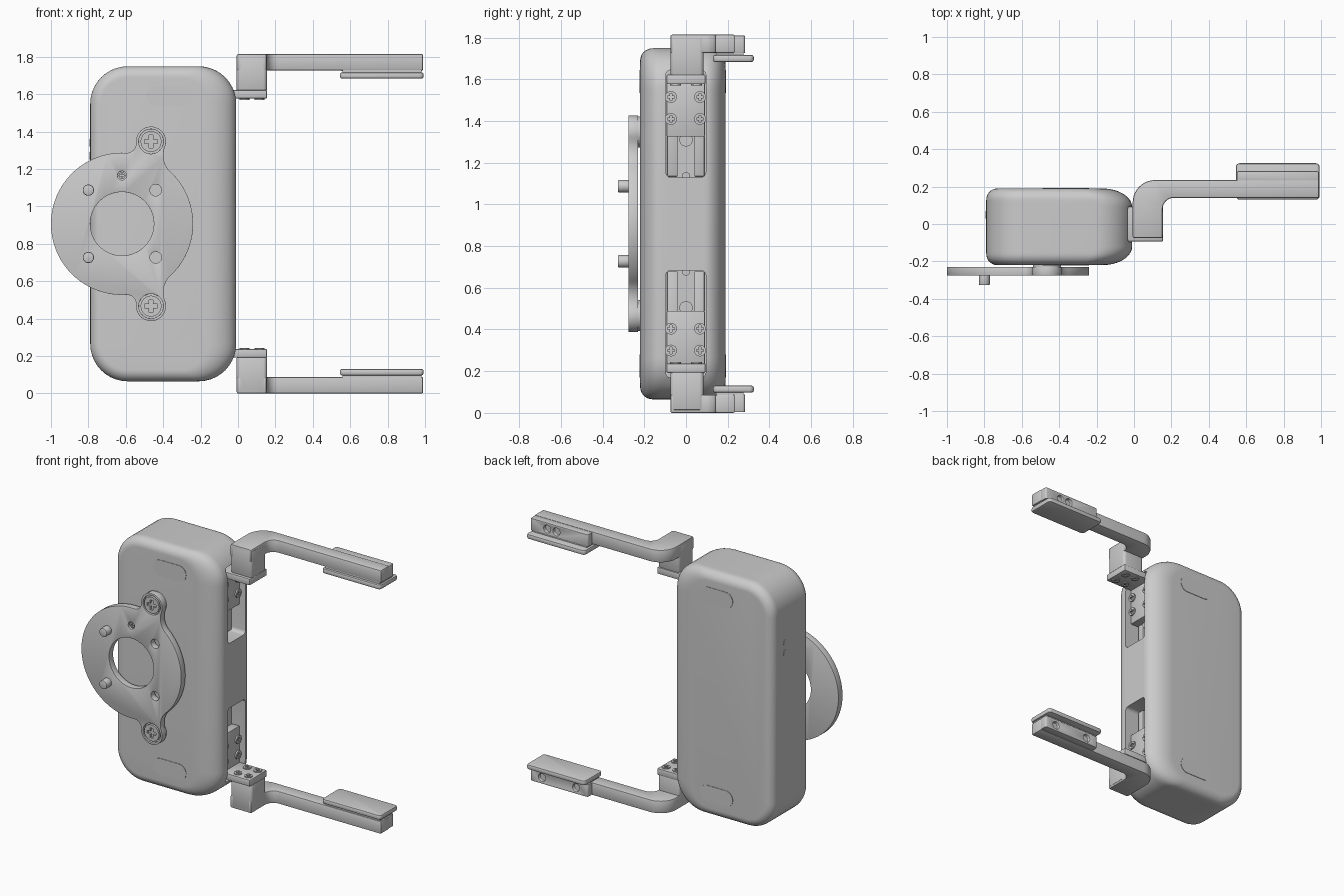
import bpy, bmesh
from math import sin, cos, pi, atan2, acos, sqrt, hypot

if "Cube" in bpy.data.objects:
    bpy.data.objects.remove(bpy.data.objects["Cube"])

C = 0.907  # mid height: upper and lower fingers mirror about it


def arc(cx, cy, r, a0, a1, n):
    return [(cx + r * cos(a0 + (a1 - a0) * i / n), cy + r * sin(a0 + (a1 - a0) * i / n)) for i in range(n + 1)]


def circle(cx, cy, r, n=32):
    return arc(cx, cy, r, 0, 2 * pi, n)[:-1]


def rrect(x0, x1, y0, y1, r, n=6):
    h = pi / 2
    return (arc(x1 - r, y1 - r, r, 0, h, n) + arc(x0 + r, y1 - r, r, h, pi, n)
            + arc(x0 + r, y0 + r, r, pi, 3 * h, n) + arc(x1 - r, y0 + r, r, 3 * h, 4 * h, n))


def rect(x0, x1, y0, y1):
    return [(x0, y0), (x1, y0), (x1, y1), (x0, y1)]


def cross(cx, cy, r):
    w = r * 0.3
    q = [(r, -w), (r, w), (w, w), (w, r), (-w, r), (-w, w), (-r, w), (-r, -w), (-w, -w), (-w, -r), (w, -r), (w, -w)]
    return [(cx + a, cy + b) for a, b in q]


def place(axis, p, t):
    return {'x': (t, p[0], p[1]), 'y': (p[0], t, p[1]), 'z': (p[0], p[1], t)}[axis]


def loft(bm, rings):
    rows = [[bm.verts.new(co) for co in ring] for ring in rings]
    n = len(rows[0])
    for a, b in zip(rows, rows[1:]):
        for i in range(n):
            bm.faces.new((a[i], a[(i + 1) % n], b[(i + 1) % n], b[i]))
    bm.faces.new(rows[0])
    bm.faces.new(rows[-1])


def finish(name, bm, bevel=0, cut=None):
    bmesh.ops.recalc_face_normals(bm, faces=bm.faces)
    me = bpy.data.meshes.new(name)
    bm.to_mesh(me)
    bm.free()
    ob = bpy.data.objects.new(name, me)
    bpy.context.collection.objects.link(ob)
    if cut:
        mod = ob.modifiers.new("cut", 'BOOLEAN')
        mod.object = cut
        mod.solver = 'EXACT'
    if bevel:
        mod = ob.modifiers.new("bevel", 'BEVEL')
        mod.width, mod.segments = bevel, 2
        mod.limit_method, mod.angle_limit = 'ANGLE', 0.7
    if cut or bevel:
        dg = bpy.context.evaluated_depsgraph_get()
        ob.data = bpy.data.meshes.new_from_object(ob.evaluated_get(dg))
        ob.data.name = name
        ob.modifiers.clear()
    if cut:
        bpy.data.objects.remove(cut)
    bpy.ops.object.select_all(action='DESELECT')
    ob.select_set(True)
    bpy.context.view_layer.objects.active = ob
    bpy.ops.object.shade_smooth_by_angle(angle=0.6)
    return ob


def make(name, parts, mirror=False, bevel=0, cut=None):
    """Prisms given as (axis, outline, low, high), optionally mirrored about mid height."""
    bm = bmesh.new()
    for axis, pts, lo, hi in parts:
        rings = [[place(axis, p, t) for p in pts] for t in (lo, hi)]
        loft(bm, rings)
        if mirror:
            loft(bm, [[(x, y, 2 * C - z) for x, y, z in r] for r in rings])
    return finish(name, bm, bevel, cut)


def cutter(parts, mirror=False):
    ob = make("cutter", parts, mirror)
    ob.hide_render = True
    return ob


def screws(name, axis, centres, r, lo, hi, mirror=False):
    """Cross-head screws whose recess is in the lo end or hi end (hi is the outer face)."""
    d = (hi - lo) * 0.5
    cut = cutter([(axis, cross(*c, r * 0.6), hi - d, hi + d) for c in centres], mirror)
    make(name, [(axis, circle(*c, r, 24), lo, hi) for c in centres], mirror, 0, cut)


# Main housing: rounded outline lofted front to back, softer on the right side
def inset(t, depth, width):
    return 0 if t >= depth else width * (1 - sqrt(1 - (1 - t / depth) ** 2))


ts = [0.1 * (1 - cos(i / 12 * pi / 2)) for i in range(13)]
bm, rings = bmesh.new(), []
for y, t in [(-0.22 + t, t) for t in ts] + [(0.19 - t, t) for t in reversed(ts)]:
    d, e = inset(t, 0.06, 0.06), inset(t, 0.1, 0.16)
    o = rrect(-0.79 + d, -0.01 - e, 0.065 + d, 1.749 - d, 0.2 - d, 10)
    rings.append([(p[0], y, p[1]) for p in o])
loft(bm, rings)
slot_cut = cutter([('x', rrect(-0.097, 0.095, 1.13, 1.645, 0.025), -0.14, 0.1)], True)
finish("housing", bm, 0, slot_cut)

# Oval cover pads on front and back, indicator lights on the left side
oval = rrect(-0.49, -0.24, 1.535, 1.645, 0.054, 8)
make("oval_covers", [('y', oval, -0.223, -0.2), ('y', oval, 0.17, 0.193)], True)
make("side_lights", [('x', circle(0.05, z, 0.02, 16), -0.793, -0.77) for z in (1.34, 1.27)])

# Guide rails and end screws inside the two slots
make("slide_rails", [('x', rect(-0.09, -0.04, 1.135, 1.6), -0.145, -0.11),
                     ('x', rect(0.04, 0.088, 1.135, 1.6), -0.145, -0.11)], True, 0.004)
make("rail_stops", [('x', circle(0, 1.31, 0.032), -0.145, -0.1), ('x', circle(0, 1.135, 0.02), -0.145, -0.12)], True)

# L brackets carrying the fingers
make("finger_bracket", [('x', rect(-0.093, 0.09, 1.325, 1.6), -0.11, -0.05),
                        ('z', rect(-0.11, 0.155, -0.093, 0.093), 1.577, 1.622)], True, 0.005)
screws("bracket_screws", 'x', [(y, z) for y in (-0.072, 0.067) for z in (1.41, 1.515)], 0.028, -0.06, -0.04, True)
foot = [(x, y) for x in (0.035, 0.115) for y in (-0.05, 0.05)]
screws("foot_screws", 'z', foot, 0.026, 1.585, 1.57, True)

# Finger arms: mounting block and cranked arm
make("finger_block", [('z', rrect(-0.007, 0.155, -0.075, 0.085, 0.02, 4), 1.62, 1.8)], True, 0.004)
crank = ([(-0.007, -0.075), (0.153, -0.075)] + arc(0.213, 0.08, 0.06, pi, pi / 2, 8)
         + [(0.99, 0.14), (0.99, 0.235)] + arc(0.113, 0.115, 0.12, pi / 2, pi, 10))
make("finger_arm", [('z', crank, 1.727, 2 * C)], True, 0.008)

# Grip pads and their clamp blocks, with different hole spacing above and below
make("grip_pad", [('z', rrect(0.545, 0.992, 0.13, 0.325, 0.02, 4), 1.683, 1.717)], True, 0.01)
make("pad_neck", [('z', rect(0.56, 0.98, 0.145, 0.275), 1.71, 1.735)], True)
for name, lo, xs in (("upper_pad_block", 1.725, (0.79, 0.86)), ("lower_pad_block", 0.004, (0.64, 0.9))):
    holes = cutter([('y', circle(x, lo + 0.042, 0.026, 24), 0.262, 0.3) for x in xs])
    make(name, [('z', rrect(0.55, 0.988, 0.225, 0.283, 0.012, 4), lo, lo + 0.085)], False, 0.004, holes)

# Mounting flange outline: disc with two filleted ears
ox, R, r, ex, ez = -0.62, 0.38, 0.08, 0.155, 0.44
th, D = atan2(ez, ex), hypot(ex, ez)


def fillet(rf, side):
    k = R + rf
    a = th + side * acos((D * D + k * k - (r + rf) ** 2) / (2 * D * k))
    fx, fz = k * cos(a), k * sin(a)
    return a, fx, fz, atan2(ez - fz, ex - fx)


ra, rx, rz, re = fillet(0.12, -1)
la, lx, lz, le = fillet(0.05, 1)
half = arc(0, 0, R, 0, ra, 16)
half += arc(rx, rz, 0.12, ra + pi, ra + pi - ((ra + pi - re) % (2 * pi)), 8)[1:]
half += arc(ex, ez, r, re + pi, re + pi + ((le - re) % (2 * pi)), 20)[1:]
half += arc(lx, lz, 0.05, le, le - ((le - la - pi) % (2 * pi)), 8)[1:]
half += arc(0, 0, R, la, pi, 24)[1:]
outline = [(ox + x, C + z) for x, z in half] + [(ox + x, C - z) for x, z in reversed(half[1:-1])]
ears = [(ox + ex, C + s * ez) for s in (1, -1)]
holes = [('y', circle(ox, C, 0.17, 64), -0.4, -0.1), ('y', circle(ox, C + 0.258, 0.024, 20), -0.4, -0.255)]
holes += [('y', circle(ox + 0.18, C + s * 0.18, 0.031, 24), -0.4, -0.1) for s in (1, -1)]
holes += [('y', circle(*e, 0.066), -0.4, -0.255) for e in ears]
make("mount_flange", [('y', outline, -0.275, -0.23)], False, 0.006, cutter(holes))

# Flange fasteners, spacers and locating pins
screws("flange_screws", 'y', ears, 0.056, -0.25, -0.276)
screws("flange_pilot_screw", 'y', [(ox, C + 0.258)], 0.018, -0.25, -0.268)
make("flange_spacers", [('y', circle(*e, 0.075), -0.235, -0.21) for e in ears])
make("locating_pins", [('y', circle(ox - 0.18, C + 0.18, 0.03, 24), -0.327, -0.25)], True, 0.006)
